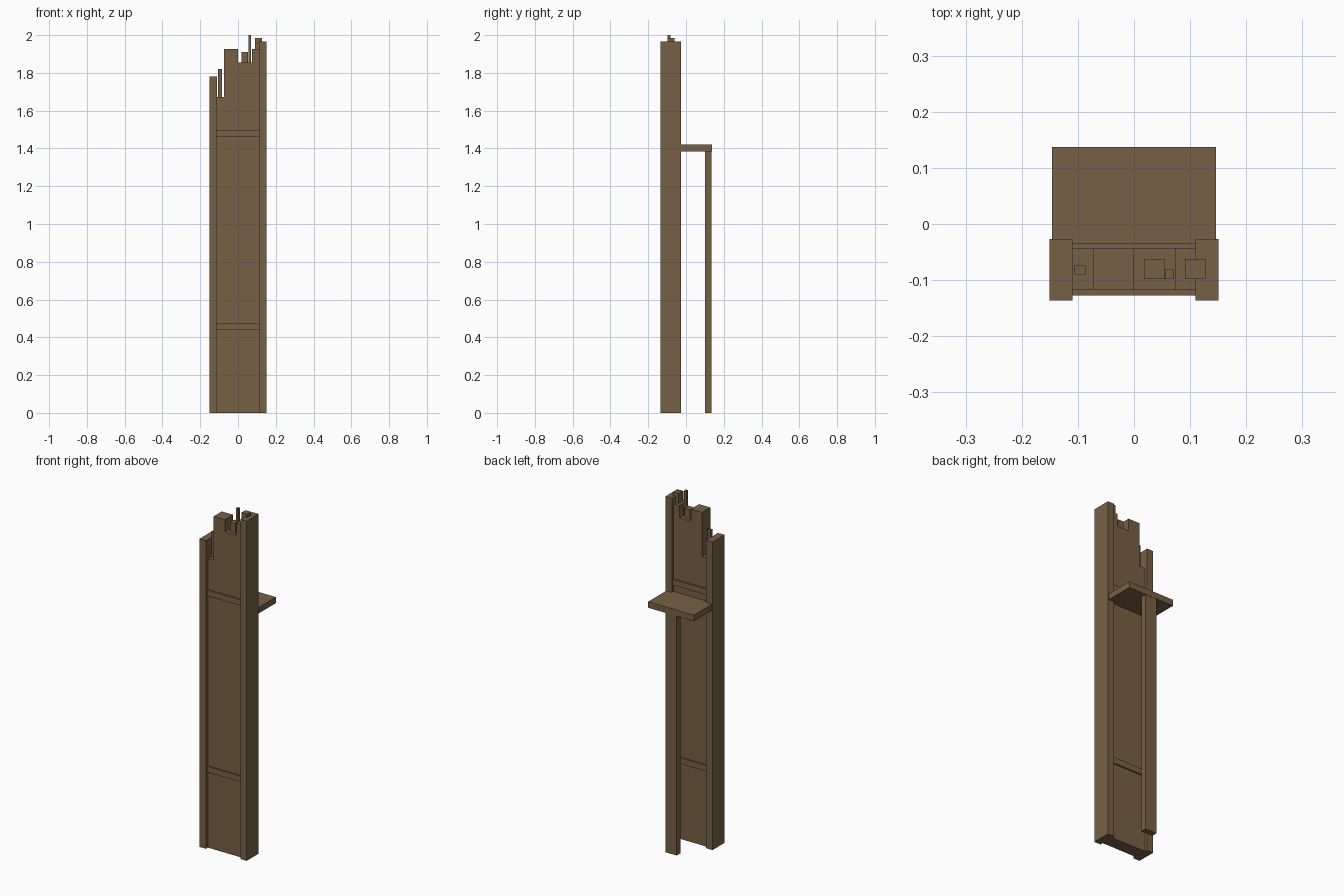
import bpy
import bmesh
from mathutils import Matrix, Vector

if "Cube" in bpy.data.objects:
    bpy.data.objects.remove(bpy.data.objects["Cube"], do_unlink=True)

wood = bpy.data.materials.new("weathered_wood")
wood.use_nodes = True
colour = (0.18, 0.12, 0.06, 1)
wood.diffuse_color = colour
bsdf = wood.node_tree.nodes["Principled BSDF"]
bsdf.inputs["Base Color"].default_value = colour
bsdf.inputs["Roughness"].default_value = 0.9


def box(name, x, y, z):
    """Flat-shaded box spanning the given (low, high) ranges."""
    low, high = (Vector(c) for c in zip(x, y, z))
    bm = bmesh.new()
    place = Matrix.Translation((low + high) / 2) @ Matrix.Diagonal((*(high - low), 1))
    bmesh.ops.create_cube(bm, size=1, matrix=place)
    mesh = bpy.data.meshes.new(name)
    bm.to_mesh(mesh)
    bm.free()
    mesh.materials.append(wood)
    obj = bpy.data.objects.new(name, mesh)
    bpy.context.collection.objects.link(obj)
    return obj


# Side posts of different height
post_depth = (-0.136, -0.027)
box("right_post", (-0.151, -0.11), post_depth, (0, 1.782))
box("left_post", (0.11, 0.151), post_depth, (0, 1.965))

# Wall panel with a broken top edge, extruded from its outline
outline = [(-0.11, 0), (0.11, 0), (0.11, 1.926), (0.073, 1.926),
           (0.073, 1.855), (-0.001, 1.855), (-0.001, 1.926),
           (-0.073, 1.926), (-0.073, 1.672), (-0.11, 1.672)]
bm = bmesh.new()
face = bm.faces.new([bm.verts.new((x, -0.118, z)) for x, z in outline])
ext = bmesh.ops.extrude_face_region(bm, geom=[face])
back = [v for v in ext["geom"] if isinstance(v, bmesh.types.BMVert)]
bmesh.ops.translate(bm, verts=back, vec=(0, 0.074, 0))
bmesh.ops.recalc_face_normals(bm, faces=bm.faces)
mesh = bpy.data.meshes.new("wall_panel")
bm.to_mesh(mesh)
bm.free()
mesh.materials.append(wood)
bpy.context.collection.objects.link(bpy.data.objects.new("wall_panel", mesh))

# Cross bands standing proud of both panel faces
for name, z in (("lower_band", 0.44), ("upper_band", 1.46)):
    box(name, (-0.11, 0.11), (-0.127, -0.035), (z, z + 0.034))

# Splintered stubs left along the broken top
stubs = [((-0.106, -0.086), (-0.09, -0.074), (1.65, 1.82)),
         ((0.018, 0.054), (-0.098, -0.062), (1.83, 1.91)),
         ((0.055, 0.07), (-0.098, -0.081), (1.83, 2.0)),
         ((0.091, 0.127), (-0.098, -0.062), (1.9, 1.984))]
for i, spans in enumerate(stubs):
    box(f"splinter_{i + 1}", *spans)

# Rear shelf and the post that carries it
box("shelf", (-0.146, 0.146), (-0.05, 0.137), (1.385, 1.42))
box("shelf_post", (-0.036, 0.036), (0.101, 0.136), (0, 1.39))
